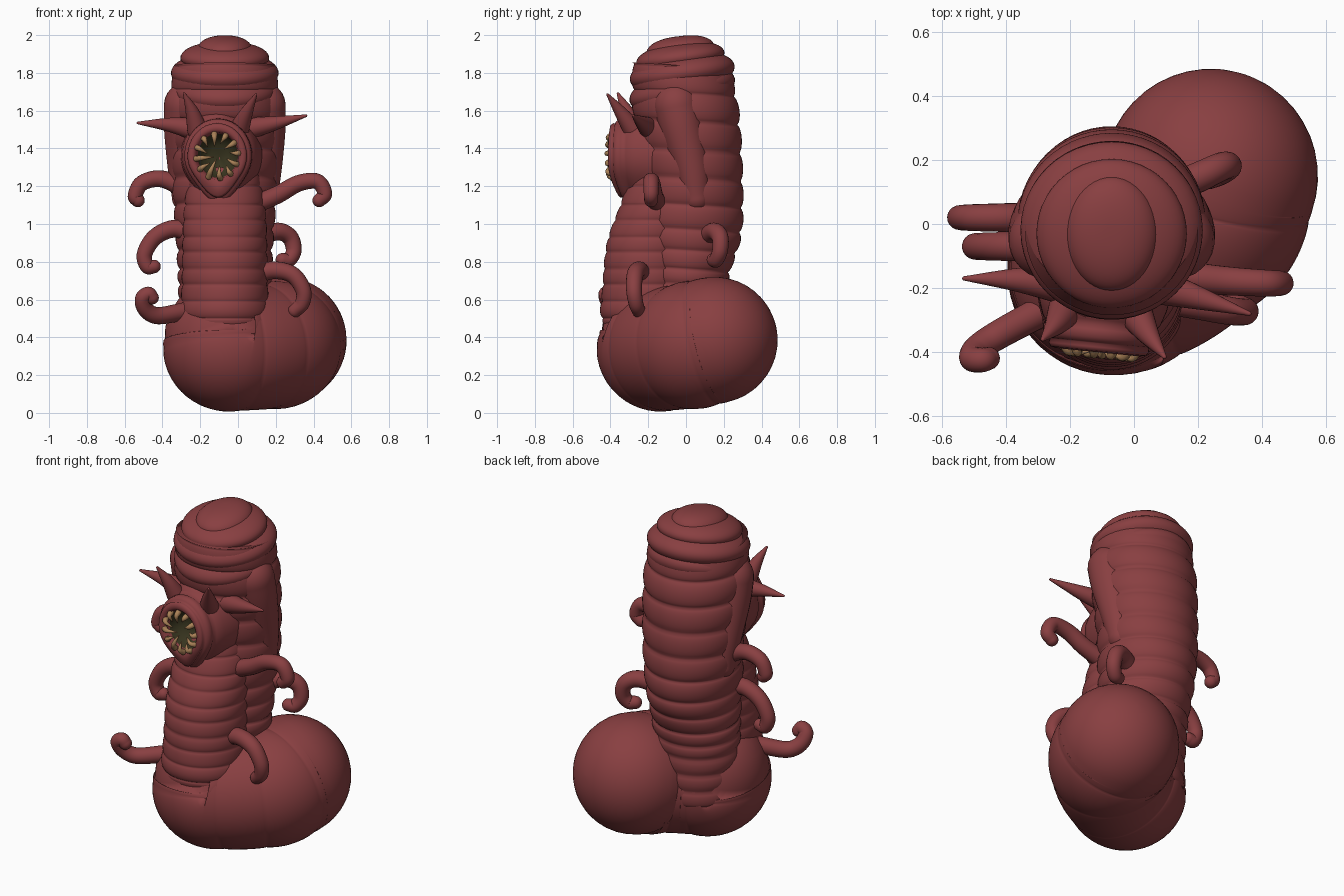
import bpy, bmesh, math
from mathutils import Vector, Matrix

if "Cube" in bpy.data.objects:
    bpy.data.objects.remove(bpy.data.objects["Cube"])

CX = -0.07  # trunk axis


def material(name, col):
    m = bpy.data.materials.new(name)
    m.diffuse_color = (*col, 1)
    m.use_nodes = True
    m.node_tree.nodes["Principled BSDF"].inputs["Base Color"].default_value = m.diffuse_color
    return m


SKIN = material("red skin", (0.25, 0.05, 0.053))
TOOTH = material("tan tooth", (0.40, 0.22, 0.095))
GULLET = material("dark gullet", (0.04, 0.036, 0.014))


def loft(name, rings, mats=(SKIN,), rule=None):
    """Skin a list of equal-length point rings, closing both ends."""
    bm = bmesh.new()
    vs = [[bm.verts.new(p) for p in r] for r in rings]
    n = len(vs[0])
    for i in range(len(vs) - 1):
        for j in range(n):
            f = bm.faces.new((vs[i][j], vs[i][(j + 1) % n], vs[i + 1][(j + 1) % n], vs[i + 1][j]))
            f.material_index = rule(i) if rule else 0
    bm.faces.new(vs[0][::-1])
    f = bm.faces.new(vs[-1])
    f.material_index = len(mats) - 1
    bmesh.ops.recalc_face_normals(bm, faces=bm.faces)
    for f in bm.faces:
        f.smooth = True
    me = bpy.data.meshes.new(name)
    bm.to_mesh(me)
    bm.free()
    ob = bpy.data.objects.new(name, me)
    bpy.context.collection.objects.link(ob)
    for m in mats:
        me.materials.append(m)
    return ob


def smooth_rows(keys, steps):
    """Catmull-Rom through rows of numbers."""
    k = [Vector(r) for r in keys]
    k = [2 * k[0] - k[1]] + k + [2 * k[-1] - k[-2]]
    out = []
    for i in range(1, len(k) - 2):
        a, b, c, d = k[i - 1:i + 3]
        for s in range(steps):
            t = s / steps
            out.append(0.5 * (2 * b + (c - a) * t + (2 * a - 5 * b + 4 * c - d) * t * t
                              + (3 * b - a - 3 * c + d) * t ** 3))
    return out + [k[-2]]


def tube(name, keys, steps=8, n=16, mat=SKIN, seg=0, depth=0.0):
    """Round-ended tube through (x, y, z, radius) keys, optionally segmented."""
    rows = smooth_rows(keys, steps)
    pts = [r.to_3d() for r in rows]
    m = len(rows)
    rads = []
    for i, r in enumerate(rows):
        u = abs(math.cos(math.pi * seg * i / (m - 1))) ** 0.6
        rads.append(max(r[3], 0.001) * (1 - depth * (1 - u)))
    tan = [(pts[min(i + 1, m - 1)] - pts[max(i - 1, 0)]).normalized() for i in range(m)]
    side = tan[0].orthogonal().normalized()
    rings = []

    def ring(c, s, t, r):
        o = t.cross(s)
        rings.append([c + r * (math.cos(a) * s + math.sin(a) * o)
                      for a in (2 * math.pi * j / n for j in range(n))])

    for i in range(m):
        if i:
            side = tan[i - 1].rotation_difference(tan[i]) @ side
        side = (side - side.dot(tan[i]) * tan[i]).normalized()
        if i == 0:
            for q in range(11):
                a = math.radians(88 - 8 * q)
                ring(pts[0] - tan[0] * rads[0] * math.sin(a), side, tan[0], rads[0] * math.cos(a))
        ring(pts[i], side, tan[i], rads[i])
    for q in range(6):
        a = math.radians(13 + 15 * q)
        ring(pts[-1] + tan[-1] * rads[-1] * math.sin(a), side, tan[-1], rads[-1] * math.cos(a))
    return loft(name, rings, (mat,))


def column(name, keys, bounds, depth, n=56, droop=0.0):
    """Upright ringed column; keys are (z, centre y, half width x, half depth y)."""
    rows = smooth_rows(keys, 30)
    rings = []
    for z, cy, rx, ry in rows:
        k = 1.0
        for a, b in zip(bounds, bounds[1:]):
            if a <= z <= b:
                u = 2 * (z - a) / (b - a) - 1
                k = 1 - depth * (1 - math.sqrt(max(0, 1 - u * u)))
        rings.append([(CX + rx * k * math.cos(t), cy + ry * k * math.sin(t),
                       z + droop * math.sin(t)) for t in (2 * math.pi * j / n for j in range(n))])
    return loft(name, rings)


# Curled tail and base
tube("tail_base", [(0.24, 0.15, 0.385, 0.335), (0.20, 0.04, 0.36, 0.34), (0.08, -0.07, 0.345, 0.33),
                   (-0.06, -0.14, 0.345, 0.335), (-0.08, -0.14, 0.40, 0.31)],
     steps=24, n=56, seg=4, depth=0.02)

# Ringed back and belly
column("back_trunk", [(0.3, -0.02, .24, .22), (0.7, 0.0, .25, .225), (0.95, .02, .262, .275),
                      (1.2, .03, .28, .275), (1.6, 0, .295, .285), (1.84, -.025, .27, .26)],
       [.3, .4, .5, .6, .68, .76, .86, .97, 1.1, 1.24, 1.39, 1.54, 1.69, 1.84], 0.08, droop=-0.015)
column("belly", [(0.35, -0.17, .2, .2), (0.5, -0.215, .235, .235), (0.65, -0.21, .23, .235),
                 (0.9, -0.19, .225, .23), (1.1, -0.15, .215, .20), (1.3, -0.1, .18, .18)],
       [.4, .5, .59, .68, .76, .85, .93, 1.02, 1.1, 1.2, 1.3], 0.05)

# Stacked crown folds, drooping to the front
for i, (y, z, rx, ry, rz, tilt) in enumerate([
        (-0.03, 1.925, .145, .18, .07, .12), (-0.03, 1.88, .235, .235, .08, .13),
        (-0.02, 1.80, .285, .28, .105, .14), (-0.02, 1.71, .28, .285, .11, .22)]):
    rot = Matrix.Rotation(tilt, 3, 'X')
    rings = []
    for q in range(1, 24):
        a = math.pi * (q / 24 - 0.5)
        rings.append([Vector((CX, y, z)) + rot @ Vector((rx * math.cos(a) ** .85 * math.cos(t),
                      ry * math.cos(a) ** .85 * math.sin(t), rz * math.sin(a)))
                      for t in (2 * math.pi * j / 48 for j in range(48))])
    loft("crown_fold_%d" % i, rings)

# Smooth side flanges
for s in (-1, 1):
    tube("side_flange", [(CX + s * .205, 0.055, 1.14, .075), (CX + s * .208, 0.03, 1.3, .095),
                         (CX + s * .207, -0.02, 1.5, .115), (CX + s * .2, -0.05, 1.63, .122)], n=28)

# Teardrop head with lip ridges and open mouth
FACE = Vector((-0.11, -0.385, 1.36))
FWD = Vector((-0.1, -1, 0)).normalized()
SIDE = Vector((1, -0.1, 0)).normalized()


def face_point(r, a, d, chin=0.0):
    drop = max(0, -math.sin(a)) ** 5
    up = r * math.sin(a) * (1.1 if chin and a < math.pi else 1 + chin * drop)
    return FACE + SIDE * r * math.cos(a) + FWD * (d - 0.1 * chin * drop) + Vector((0, 0, up))


profile = [(-.36, .22), (-.22, .215), (-.13, .2), (-.085, .185), (-.07, .172), (-.055, .18), (-.03, .178),
           (-.015, .165), (-.012, .155), (0, .158), (.012, .15), (.016, .13), (.006, .115),
           (-.03, .107), (-.08, .095), (-.12, .05), (-.125, .005)]
loft("head", [[face_point(r, 2 * math.pi * j / 48, d, 0.4 if r > .125 else 0.08) for j in range(48)]
              for d, r in profile], (SKIN, GULLET), lambda i: 1 if i >= 13 else 0)

# Brow shoulders between the side horns
tube("brow", [(-.25, -.13, 1.50, .06), (-.11, -.23, 1.51, .085), (.05, -.15, 1.50, .06)], n=20)

# Teeth around the lip, the lower left ones long
for i in range(12):
    a = 2 * math.pi * (i + 0.25) / 12
    tip = 0.02 if i in (6, 8) else (0.055 if i % 2 else 0.072)
    pts = [(*face_point(.118, a, .0), .017), (*face_point((.118 + tip) / 2 + .01, a, .024), .013),
           (*face_point(tip, a + .12, .012), .003)]
    tube("tooth_%d" % i, pts, steps=4, n=8, mat=TOOTH)

# Horns
horns = [((-0.22, -0.19, 1.50), (-0.36, -0.175, 1.525), (-0.53, -0.17, 1.535), .062),
         ((0.02, -0.18, 1.50), (0.18, -0.225, 1.53), (0.36, -0.28, 1.573), .065),
         ((-0.215, -0.27, 1.50), (-0.245, -0.315, 1.60), (-0.285, -0.36, 1.69), .055),
         ((0.005, -0.28, 1.50), (0.045, -0.345, 1.59), (0.095, -0.415, 1.685), .055)]
for i, (a, b, c, r) in enumerate(horns):
    tube("horn_%d" % i, [(*a, r), (*b, r * .62), (*c, .007)], n=20)

# Hooked tentacles
tentacles = {
    "left_upper": [(-.25, .02, 1.15), (-.33, .02, 1.21), (-.42, .02, 1.24), (-.51, .02, 1.215),
                   (-.545, .02, 1.15), (-.53, .02, 1.125)],
    "left_middle": [(-.24, -.07, .95), (-.34, -.07, .975), (-.44, -.07, .93), (-.495, -.07, .84),
                    (-.48, -.07, .775), (-.445, -.07, .775)],
    "left_lower": [(-.22, -.24, .55), (-.32, -.29, .53), (-.43, -.35, .515), (-.49, -.39, .55),
                   (-.505, -.42, .605), (-.475, -.425, .63), (-.455, -.42, .61)],
    "right_upper": [(.08, -.15, 1.10), (.21, -.17, 1.155), (.32, -.18, 1.215), (.42, -.185, 1.225),
                    (.46, -.185, 1.16), (.43, -.185, 1.125)],
    "right_back": [(.10, .10, .93), (.21, .15, .96), (.275, .18, .93), (.295, .18, .86),
                   (.27, .16, .81), (.235, .145, .81)],
    "right_lower": [(.08, -.23, .73), (.19, -.25, .755), (.29, -.27, .73), (.345, -.275, .65),
                    (.34, -.265, .58), (.30, -.25, .54)],
}
for name, pts in tentacles.items():
    k = len(pts) - 1
    tube(name + "_tentacle", [(*p, .05 - .014 * i / k) for i, p in enumerate(pts)], n=20)
